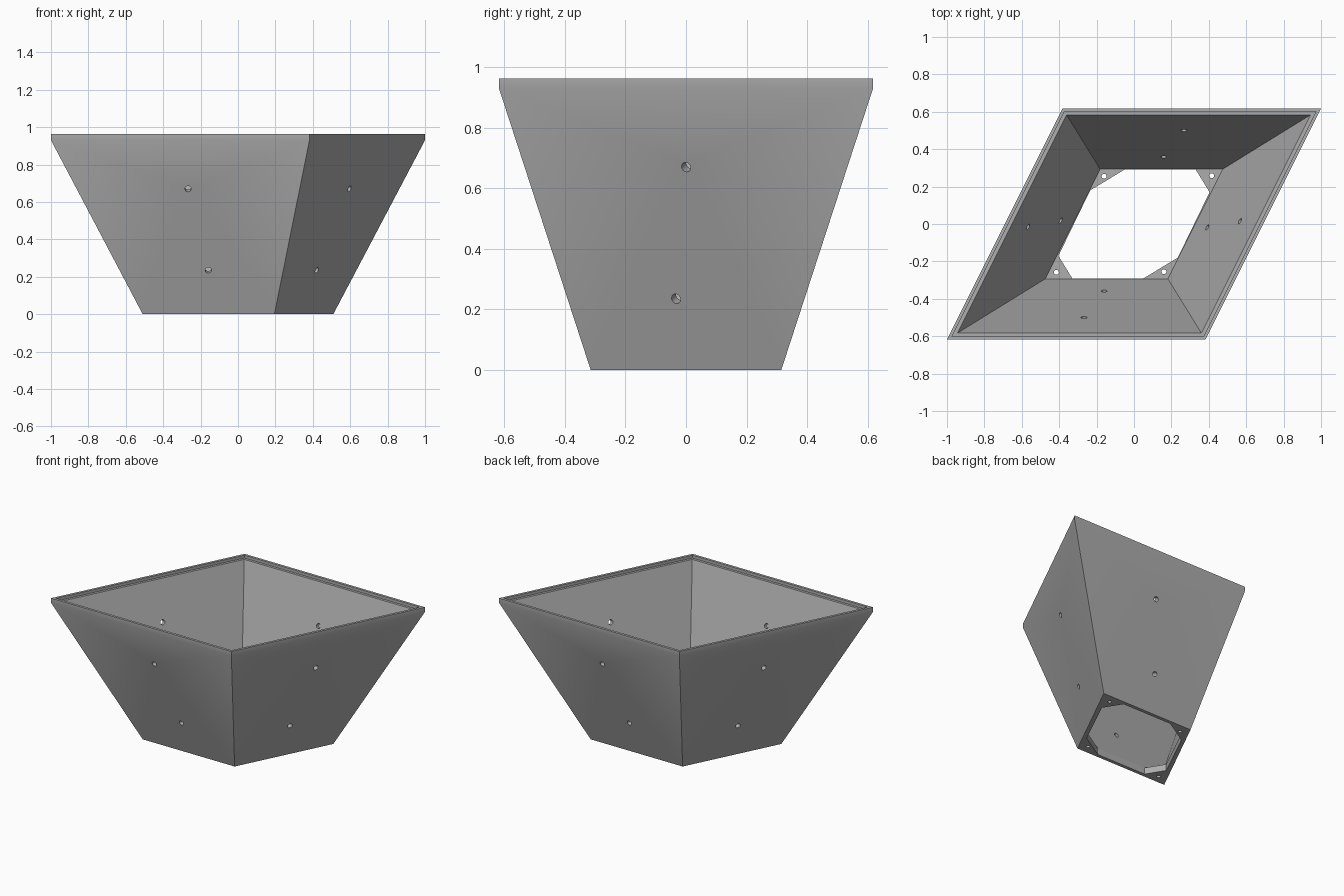
import bpy
import bmesh
from mathutils import Vector, Matrix

old = bpy.data.objects.get("Cube")
if old:
    bpy.data.objects.remove(old, do_unlink=True)

SKEW = 0.5                                   # sideways lean of the rhombus plan
SIDE = Vector((1, -SKEW, 0)).normalized()    # level normal of the slanted wall
RIM_Z, TOP_Z, FLOOR_Z = 0.93, 0.962, 0.045
SLOPE = (0.617 - 0.315) / RIM_Z              # outward run of the walls


def rhombus(r, z):
    """Four corners of a rhombus whose sides lie r from the centre."""
    w = r / SIDE.x
    return [(sy * r * SKEW + sx * w, sy * r, z)
            for sx, sy in ((-1, -1), (1, -1), (1, 1), (-1, 1))]


def loft(bm, rings):
    """Closed solid through rings with equal point counts."""
    loops = [[bm.verts.new(p) for p in ring] for ring in rings]
    n = len(loops[0])
    for a, b in zip(loops, loops[1:]):
        for i in range(n):
            j = (i + 1) % n
            bm.faces.new((a[i], a[j], b[j], b[i]))
    bm.faces.new(loops[0][::-1])
    bm.faces.new(loops[-1])


def drill(bm, centre, axis, radius, length):
    rot = Vector(axis).to_track_quat("Z", "Y").to_matrix().to_4x4()
    bmesh.ops.create_cone(bm, cap_ends=True, segments=20, radius1=radius,
                          radius2=radius, depth=length,
                          matrix=Matrix.Translation(centre) @ rot)


def make_object(name, bm):
    bmesh.ops.recalc_face_normals(bm, faces=bm.faces)
    mesh = bpy.data.meshes.new(name)
    bm.to_mesh(mesh)
    bm.free()
    obj = bpy.data.objects.new(name, mesh)
    bpy.context.collection.objects.link(obj)
    return obj


# Planter shell: flared outside, upright rim, stepped lip, hollow inside
bm = bmesh.new()
loft(bm, [rhombus(0.315, 0), rhombus(0.618, RIM_Z), rhombus(0.618, TOP_Z),
          rhombus(0.601, TOP_Z), rhombus(0.601, 0.942),
          rhombus(0.584, 0.942), rhombus(0.293, FLOOR_Z)])
planter = make_object("planter_shell", bm)

# Cutter: floor opening that leaves a gusset in each corner
cut = bmesh.new()
half = [(-0.05, 0.291), (0.33, 0.291), (0.404, 0.17), (0.234, -0.18)]
outline = half + [(-x, -y) for x, y in half]
loft(cut, [[(x, y, z) for x, y in outline] for z in (-0.05, FLOOR_Z + 0.001)])

for sign in (1, -1):
    # Gusset screw holes
    for x, y in ((0.415, 0.258), (-0.16, 0.255)):
        drill(cut, (sign * x, sign * y, 0.02), (0, 0, 1), 0.013, 0.12)
    # Two screw holes square to each wall
    for normal, along in ((Vector((0, -1, 0)), Vector((-1, 0, 0))),
                          (SIDE, Vector((SKEW, 1, 0)).normalized())):
        for z, shift in ((0.67, 0.267), (0.235, 0.159)):
            reach = 0.315 + SLOPE * z
            centre = sign * (normal * reach + along * shift) + Vector((0, 0, z))
            axis = sign * normal - Vector((0, 0, SLOPE))
            drill(cut, centre, axis, 0.0165, 0.16)
cutter = make_object("hole_cutter", cut)
cutter.hide_render = True

# Apply the cut and discard the cutter
mod = planter.modifiers.new("holes", "BOOLEAN")
mod.operation = "DIFFERENCE"
mod.solver = "EXACT"
mod.object = cutter
bpy.context.view_layer.objects.active = planter
planter.select_set(True)
bpy.ops.object.modifier_apply(modifier=mod.name)
bpy.data.objects.remove(cutter, do_unlink=True)

# Plain grey finish
grey = bpy.data.materials.new("plain_grey")
grey.use_nodes = True
colour = (0.42, 0.42, 0.42, 1)
grey.diffuse_color = colour
grey.node_tree.nodes["Principled BSDF"].inputs["Base Color"].default_value = colour
planter.data.materials.clear()
planter.data.materials.append(grey)
for face in planter.data.polygons:
    face.material_index = 0
bpy.ops.object.shade_smooth_by_angle(angle=0.5)
